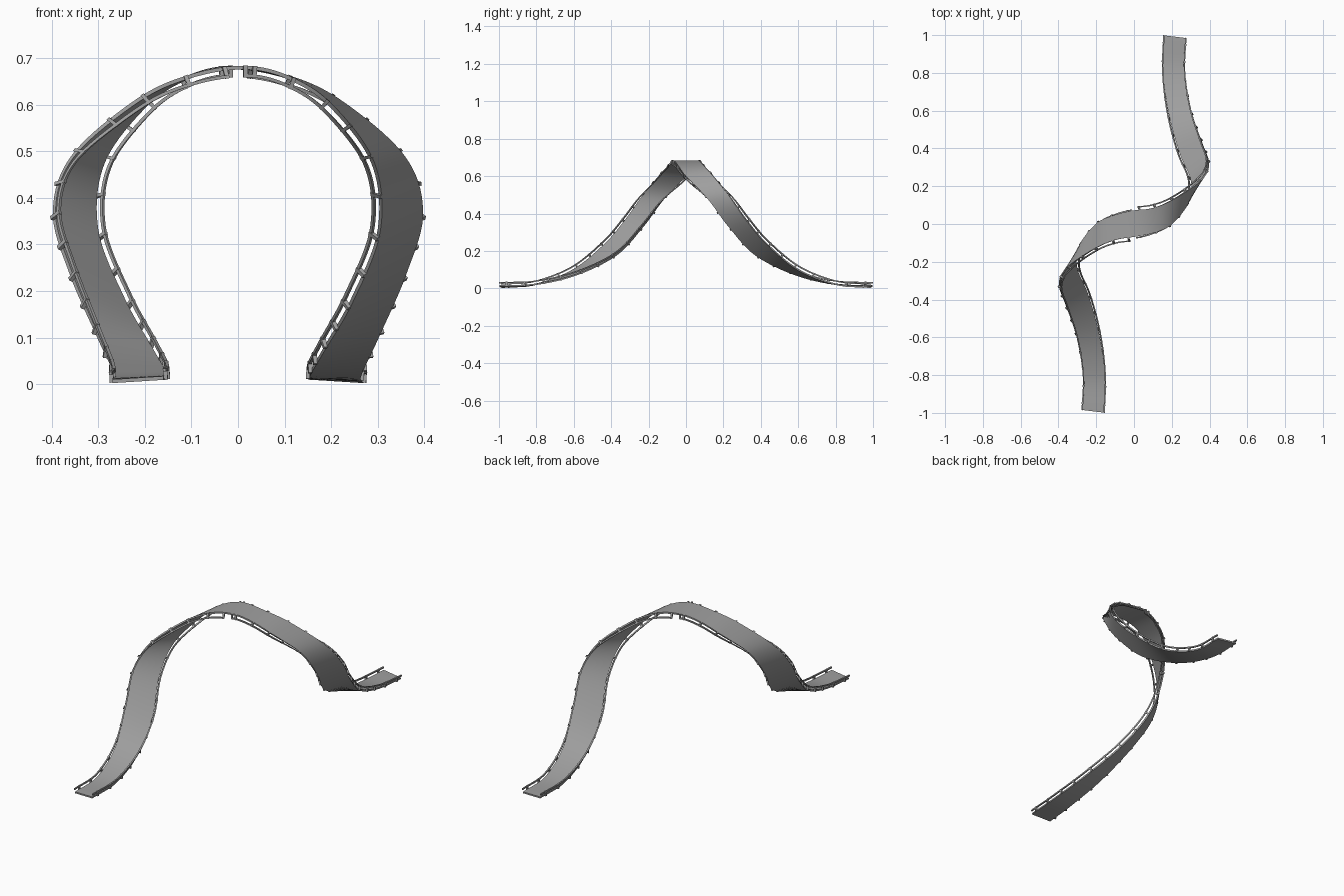
import bpy, bmesh
from mathutils import Vector as V

if "Cube" in bpy.data.objects:
    bpy.data.objects.remove(bpy.data.objects["Cube"])


def material(name, value):
    m = bpy.data.materials.new(name)
    m.use_nodes = True
    colour = (value, value, value, 1)
    m.diffuse_color = colour
    m.node_tree.nodes["Principled BSDF"].inputs["Base Color"].default_value = colour
    return m


GREY = material("concrete grey", 0.35)

# Both road edges from the front end up to the crown
OUTER = [(-.27, -.985, .006), (-.265, -.8, .022), (-.30, -.6, .10), (-.36, -.43, .24),
         (-.395, -.32, .37), (-.355, -.235, .49), (-.215, -.135, .61), (-.1, -.085, .662),
         (.015, -.066, .68)]
INNER = [(-.16, -.998, .013), (-.155, -.8, .022), (-.185, -.58, .075), (-.245, -.37, .18),
         (-.303, -.23, .33), (-.29, -.12, .475), (-.2, 0, .598), (-.11, .045, .658),
         (-.015, .07, .68)]


def turn(p):
    return V((-p[0], -p[1], p[2]))


# The rear half is the front half turned about z, with the edges swapped
LEFT = [V(p) for p in OUTER] + [turn(p) for p in reversed(INNER[:-1])]
RIGHT = [V(p) for p in INNER] + [turn(p) for p in reversed(OUTER[:-1])]
STEPS = 10


def smooth(pts):
    ext = [2 * pts[0] - pts[1]] + pts + [2 * pts[-1] - pts[-2]]
    out = []
    for a, b, c, d in zip(ext, ext[1:], ext[2:], ext[3:]):
        for k in range(STEPS):
            t = k / STEPS
            out.append(b + (c - a) * t / 2 + (2 * a - 5 * b + 4 * c - d) * t * t / 2
                       + (3 * b - a - 3 * c + d) * t ** 3 / 2)
    return out + [pts[-1]]


left, right = smooth(LEFT), smooth(RIGHT)
mid = [(a + b) / 2 for a, b in zip(left, right)]
N = len(mid)
CROWN = N // 2
side = [(b - a).normalized() for a, b in zip(left, right)]
along = [(mid[min(i + 1, N - 1)] - mid[max(i - 1, 0)]).normalized() for i in range(N)]
normal = [s.cross(t).normalized() for s, t in zip(side, along)]


def sweep(bm, rings):
    loops = [[bm.verts.new(p) for p in r] for r in rings]
    for r, s in zip(loops, loops[1:]):
        for k in range(len(r)):
            j = (k + 1) % len(r)
            bm.faces.new((r[k], r[j], s[j], s[k]))
    bm.faces.new(loops[0][::-1])
    bm.faces.new(loops[-1])


def finish(name, bm):
    bmesh.ops.recalc_face_normals(bm, faces=bm.faces)
    mesh = bpy.data.meshes.new(name)
    bm.to_mesh(mesh)
    bm.free()
    ob = bpy.data.objects.new(name, mesh)
    bpy.context.collection.objects.link(ob)
    mesh.materials.append(GREY)
    bpy.context.view_layer.objects.active = ob
    ob.select_set(True)
    bpy.ops.object.shade_smooth_by_angle()
    ob.select_set(False)


def square(p, u, v, r):
    return [p + u * r + v * r, p - u * r + v * r, p - u * r - v * r, p + u * r - v * r]


# Twisted road slab
bm = bmesh.new()
sweep(bm, [(a + n * .004, b + n * .004, b - n * .004, a - n * .004)
           for a, b, n in zip(left, right, normal)])
finish("road", bm)


def rail_point(i, edge, sign):
    # The outer rail leans away from the road near the crown
    lean = max(0, (i - CROWN * .7) / (CROWN * .3)) if sign < 0 else 0
    return edge[i] + normal[i] * .017 + side[i] * sign * (.003 + .02 * lean)


def build_side(label, edge, sign, last, flip):
    place = turn if flip else V
    # Handrail along the edge
    bm = bmesh.new()
    sweep(bm, [[place(p) for p in square(rail_point(i, edge, sign), side[i], normal[i], .0035)]
               for i in range(last + 1)])
    finish(label + "_rail", bm)
    # Evenly spaced posts from road edge to handrail
    bm = bmesh.new()
    run, gap = 0.08, 0.1
    for i in range(last + 1):
        if i:
            run += (mid[i] - mid[i - 1]).length
        if run >= gap or i == last:
            run -= gap
            foot = edge[i] - normal[i] * .005 + side[i] * sign * .003
            top = rail_point(i, edge, sign) + normal[i] * .004
            sweep(bm, [[place(p) for p in square(q, side[i], along[i], .0045)]
                       for q in (foot, top)])
    finish(label + "_posts", bm)


for half, flip in (("front", False), ("rear", True)):
    build_side(half + "_outer", left, -1, CROWN - 4, flip)
    build_side(half + "_inner", right, 1, CROWN, flip)
